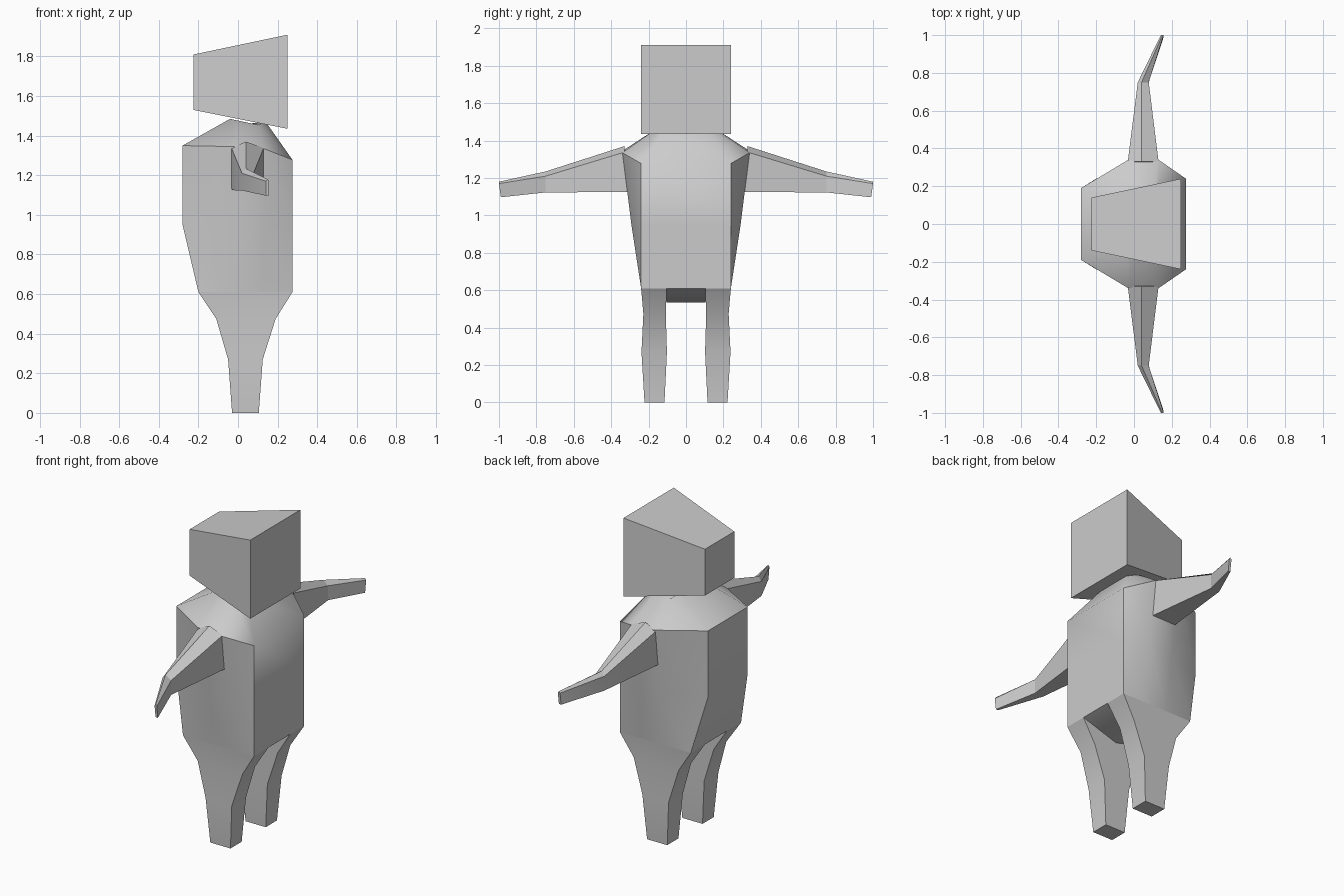
import bpy, bmesh, math

if "Cube" in bpy.data.objects:
    bpy.data.objects.remove(bpy.data.objects["Cube"])


def loft(name, rings, cap_start=True, cap_end=True, mirror=False, extra=None, smooth=40):
    """Skin closed rings of points into one mesh; optionally mirror it across y."""
    bm = bmesh.new()
    rows = [[bm.verts.new(p) for p in r] for r in rings]
    n = len(rows[0])
    for a, b in zip(rows, rows[1:]):
        for i in range(n):
            j = (i + 1) % n
            bm.faces.new((a[i], a[j], b[j], b[i]))
    if cap_start:
        bm.faces.new(rows[0][::-1])
    if cap_end:
        bm.faces.new(rows[-1])
    for face in extra or []:
        bm.faces.new([bm.verts.new(p) for p in face])
    bmesh.ops.remove_doubles(bm, verts=bm.verts, dist=0.0005)
    bmesh.ops.recalc_face_normals(bm, faces=bm.faces)
    me = bpy.data.meshes.new(name)
    bm.to_mesh(me)
    bm.free()
    ob = bpy.data.objects.new(name, me)
    bpy.context.collection.objects.link(ob)
    if mirror:
        m = ob.modifiers.new("mirror", 'MIRROR')
        m.use_axis = (False, True, False)
    bpy.ops.object.select_all(action='DESELECT')
    ob.select_set(True)
    bpy.context.view_layer.objects.active = ob
    bpy.ops.object.shade_smooth_by_angle(angle=math.radians(smooth))
    return ob


def head_ring(x, w, z0, z1):
    return [(x, -w, z0), (x, w, z0), (x, w, z1), (x, -w, z1)]


# head: block widening towards the face at +x
loft("head", [head_ring(-0.225, 0.14, 1.53, 1.81), head_ring(0.25, 0.24, 1.435, 1.91)], smooth=20)


def body_ring(back, side_a, side_b, front):
    half = [back, side_a, side_b, front]
    return half + [(x, -y, z) for x, y, z in reversed(half)]


# body: eight sided barrel from hips to neck
hips = body_ring((-0.20, 0.24, 0.61), (-0.03, 0.24, 0.61), (0.13, 0.24, 0.61), (0.275, 0.24, 0.61))
waist = body_ring((-0.28, 0.19, 0.95), (-0.03, 0.292, 0.95), (0.13, 0.292, 0.95), (0.275, 0.24, 0.95))
chest = body_ring((-0.28, 0.19, 1.35), (-0.03, 0.34, 1.345), (0.13, 0.34, 1.335), (0.275, 0.24, 1.278))
neck = body_ring((-0.04, 0.10, 1.485), (0.0, 0.17, 1.455), (0.10, 0.17, 1.455), (0.14, 0.10, 1.47))

# crotch: shallow keel between the legs
w = 0.103
crotch = [[(x, -w, 0.61), (x, w, 0.61), (0.04, w, 0.535), (0.04, -w, 0.535)] for x in (-0.20, 0.275)]
loft("body", [hips, waist, chest, neck], cap_start=False, extra=crotch)


def leg_ring(z, x0, x1, y0, y1):
    return [(x0, y0, z), (x1, y0, z), (x1, y1, z), (x0, y1, z)]


# legs
loft("legs", [leg_ring(0.0, -0.03, 0.105, 0.115, 0.222),
              leg_ring(0.27, -0.05, 0.125, 0.102, 0.238),
              leg_ring(0.475, -0.11, 0.19, 0.108, 0.228),
              leg_ring(0.61, -0.20, 0.275, 0.103, 0.24)], cap_end=False, mirror=True)


def arm_ring(y, x0, xr, x1, z0, z1, zr, y_low=None):
    low = y if y_low is None else y_low
    return [(x0, low, z0), (x1, low, z0), (x1, y, z1), (xr, y, zr), (x0, y, z1)]


# arms: tapered, ridged along the top, tips bent forward
loft("arms", [arm_ring(0.33, -0.033, 0.04, 0.13, 1.125, 1.338, 1.37, 0.30),
              arm_ring(0.75, 0.02, 0.04, 0.078, 1.123, 1.21, 1.235),
              arm_ring(1.0, 0.142, 0.15, 0.157, 1.097, 1.17, 1.18, 0.99)], mirror=True, smooth=20)
